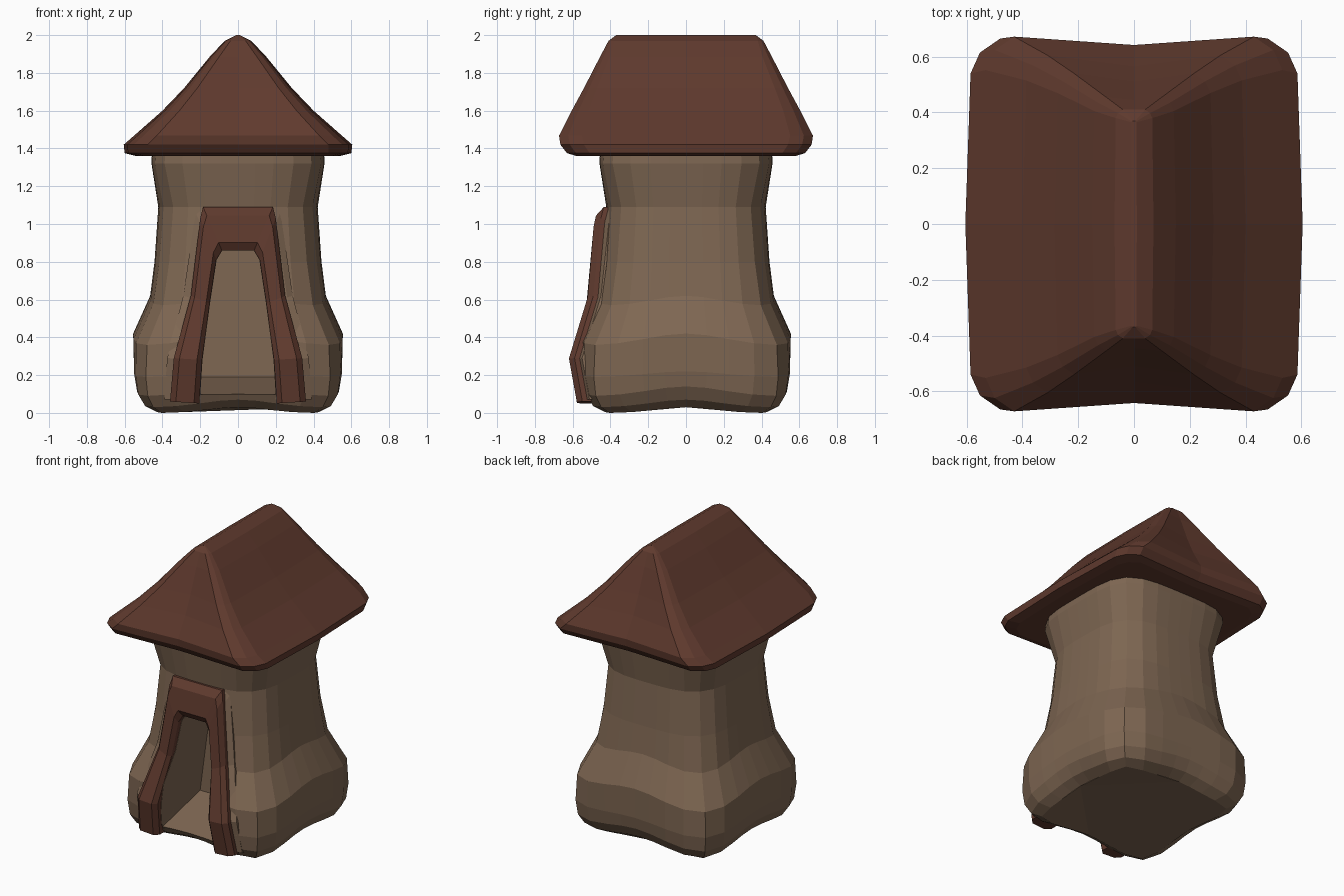
import bpy, bmesh, math

if "Cube" in bpy.data.objects:
    bpy.data.objects.remove(bpy.data.objects["Cube"])


def material(name, rgb):
    m = bpy.data.materials.new(name)
    m.diffuse_color = (*rgb, 1)
    m.use_nodes = True
    m.node_tree.nodes["Principled BSDF"].inputs["Base Color"].default_value = m.diffuse_color
    return m


clay = material("clay", (0.21, 0.135, 0.085))
wood = material("red_brown", (0.115, 0.042, 0.027))


def loft(name, rings, mat):
    """Skin closed rings of equal length and cap both ends."""
    bm = bmesh.new()
    vs = [[bm.verts.new(p) for p in r] for r in rings]
    n = len(rings[0])
    for a, b in zip(vs, vs[1:]):
        for i in range(n):
            j = (i + 1) % n
            bm.faces.new((a[i], a[j], b[j], b[i]))
    bm.faces.new(vs[0][::-1])
    bm.faces.new(vs[-1])
    bmesh.ops.recalc_face_normals(bm, faces=bm.faces)
    me = bpy.data.meshes.new(name)
    bm.to_mesh(me)
    bm.free()
    ob = bpy.data.objects.new(name, me)
    bpy.context.collection.objects.link(ob)
    if mat:
        me.materials.append(mat)
    return ob


# Tower body: rounded-square rings (z mid-face, z corner, half width, half diagonal)
def body_ring(zm, zc, a, d, n=32):
    p = math.log(2) / math.log(a * math.sqrt(2) / d)
    pts = []
    for i in range(n):
        t = 2 * math.pi * i / n
        c, s = math.cos(t), math.sin(t)
        r = a / (abs(c) ** p + abs(s) ** p) ** (1 / p)
        w = ((1 - math.cos(4 * t)) / 2)
        pts.append((r * c, r * s, zm + (zc - zm) * w))
    return pts


body = loft("tower_body", [body_ring(*r) for r in (
    (0.03, 0.0, 0.43, 0.57),
    (0.07, 0.03, 0.495, 0.635),
    (0.14, 0.09, 0.535, 0.675),
    (0.22, 0.19, 0.55, 0.69),
    (0.42, 0.36, 0.555, 0.68),
    (0.62, 0.57, 0.465, 0.56),
    (0.80, 0.80, 0.442, 0.515),
    (1.09, 1.09, 0.422, 0.485),
    (1.32, 1.32, 0.458, 0.55),
    (1.40, 1.40, 0.455, 0.54))], clay)


# Hipped roof: rings (half x, half y, z, corner cut, inward bow of front and back)
def roof_ring(hx, hy, z, c, bow):
    q = [(hx, 0), (hx - 0.15 * c, hy - c), (hx - 0.42 * c, hy - 0.4 * c), (hx - c, hy)]
    q2 = [(-x, y) for x, y in q[::-1]]
    half = q + [(0, hy - bow)] + q2
    return [(x, y, z) for x, y in half] + [(-x, -y, z) for x, y in half[1:-1]]


loft("roof", [roof_ring(*r) for r in (
    (0.54, 0.58, 1.36, 0.11, 0.02),
    (0.60, 0.63, 1.375, 0.12, 0.02),
    (0.605, 0.665, 1.42, 0.125, 0.025),
    (0.55, 0.672, 1.468, 0.12, 0.03),
    (0.40, 0.605, 1.60, 0.09, 0.04),
    (0.285, 0.54, 1.72, 0.07, 0.03),
    (0.15, 0.455, 1.885, 0.05, 0.01),
    (0.07, 0.41, 1.97, 0.03, 0),
    (0.01, 0.37, 2.0, 0.005, 0))], wood)


# Door frame and its clay surround: one section swept up, over and down
def front_y(z):
    k = ((0.04, -0.575), (0.29, -0.62), (0.6, -0.522), (1.0, -0.488), (1.15, -0.45))
    z = min(max(z, k[0][0]), k[-1][0])
    for (z0, y0), (z1, y1) in zip(k, k[1:]):
        if z <= z1:
            return y0 + (y1 - y0) * (z - z0) / (z1 - z0)


def arch(name, stations, push, depth, bevel, mat):
    rings = []
    for side in (-1, 1):
        half = []
        for ox, oz, ix, iz in stations:
            ring = []
            for t, dy in ((0, depth), (0, bevel), (0.2, 0), (0.82, 0), (1, bevel), (1, depth)):
                x, z = ox + (ix - ox) * t, oz + (iz - oz) * t
                ring.append((side * x, front_y(z) + push + dy, z))
            half.append(ring)
        rings += half if side < 0 else half[::-1]
    return loft(name, rings, mat)


arch("door_frame", (
    (0.36, 0.06, 0.205, 0.05),
    (0.34, 0.29, 0.19, 0.28),
    (0.25, 0.62, 0.15, 0.58),
    (0.20, 1.03, 0.115, 0.81),
    (0.185, 1.09, 0.085, 0.86)), 0, 0.12, 0.03, wood)
surround = arch("door_surround", (
    (0.39, 0.07, 0.20, 0.07),
    (0.375, 0.29, 0.18, 0.28),
    (0.29, 0.62, 0.14, 0.58),
    (0.225, 1.06, 0.11, 0.82),
    (0.21, 1.14, 0.08, 0.87)), 0.055, 0.14, 0.015, clay)


# Deep doorway with a floor that rises inward
def opening(y, floor):
    h = [(0.20, floor), (0.188, 0.28), (0.148, 0.58), (0.113, 0.81), (0.083, 0.86)]
    return [(x, y, z) for x, z in h] + [(-x, y, z) for x, z in h[::-1]]


cutter = loft("doorway_cutter", [opening(-0.8, 0.04), opening(-0.55, 0.09), opening(-0.12, 0.19)], None)
cutter.hide_render = True
for ob in (body, surround):
    mod = ob.modifiers.new("doorway", "BOOLEAN")
    mod.operation = "DIFFERENCE"
    mod.solver = "EXACT"
    mod.object = cutter
    bpy.context.view_layer.objects.active = ob
    bpy.ops.object.modifier_apply(modifier=mod.name)
bpy.data.objects.remove(cutter, do_unlink=True)
